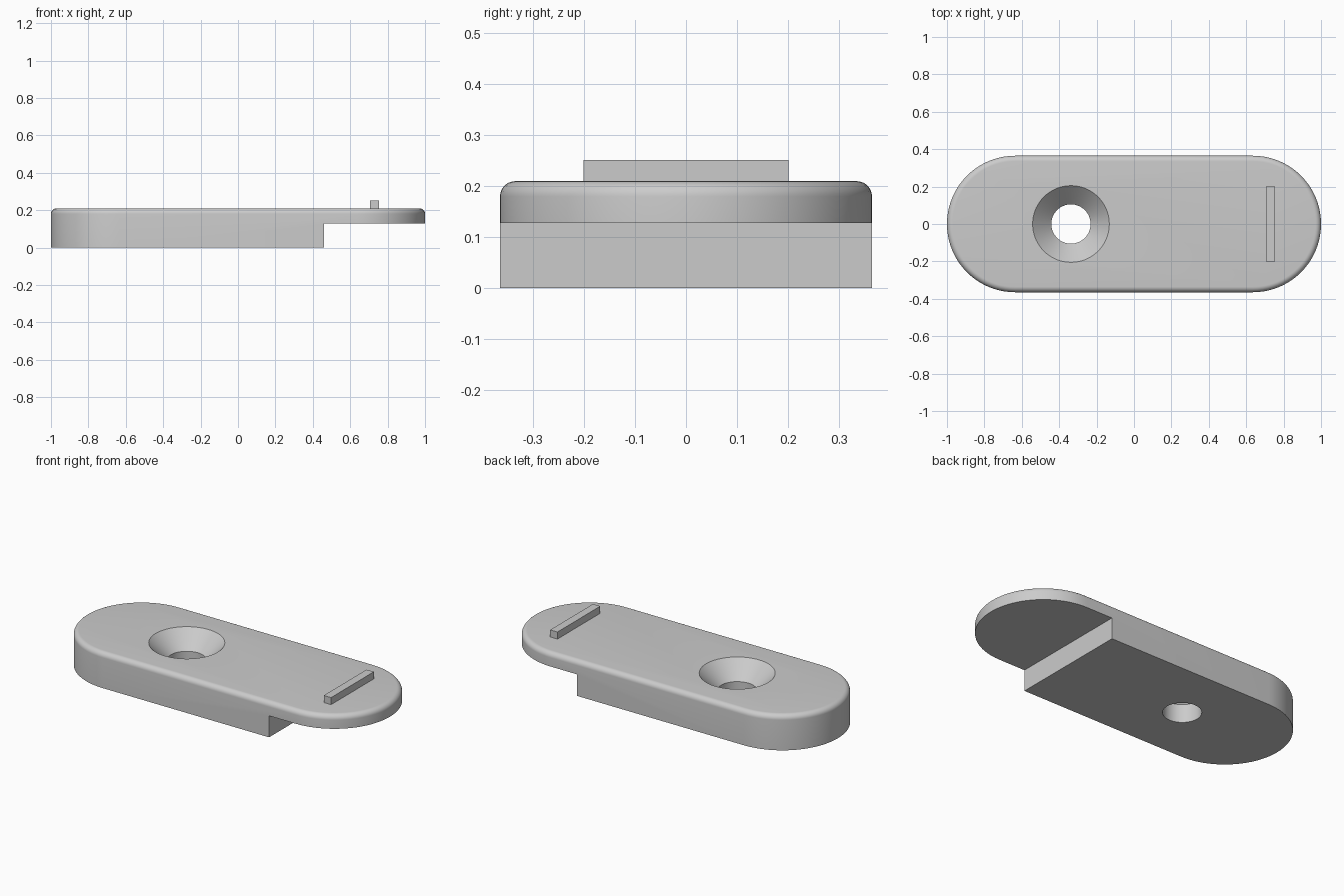
import bpy, bmesh, math

if "Cube" in bpy.data.objects:
    bpy.data.objects.remove(bpy.data.objects["Cube"])

grey = bpy.data.materials.new("light_grey")
grey.diffuse_color = (0.6, 0.6, 0.6, 1)
grey.use_nodes = True
grey.node_tree.nodes["Principled BSDF"].inputs["Base Color"].default_value = grey.diffuse_color


def loft(name, rings):
    """Join equal-length rings of points into a capped solid."""
    bm = bmesh.new()
    loops = [[bm.verts.new(p) for p in ring] for ring in rings]
    n = len(loops[0])
    for a, b in zip(loops, loops[1:]):
        for i in range(n):
            j = (i + 1) % n
            bm.faces.new((a[i], a[j], b[j], b[i]))
    bm.faces.new(loops[0][::-1])
    bm.faces.new(loops[-1])
    bmesh.ops.recalc_face_normals(bm, faces=bm.faces)
    mesh = bpy.data.meshes.new(name)
    bm.to_mesh(mesh)
    bm.free()
    mesh.materials.append(grey)
    obj = bpy.data.objects.new(name, mesh)
    bpy.context.collection.objects.link(obj)
    return obj


def slot_ring(r, z, half=0.635, seg=40):
    """Rounded-end outline: two half circles of radius r."""
    pts = []
    for side in (1, -1):
        for i in range(seg + 1):
            a = math.pi * (i / seg - 0.5)
            pts.append((side * (half + r * math.cos(a)), side * r * math.sin(a), z))
    return pts


def circle(r, z, cx, seg=72):
    return [(cx + r * math.cos(math.tau * i / seg),
             r * math.sin(math.tau * i / seg), z) for i in range(seg)]


def box(name, x0, x1, y, z0, z1):
    return loft(name, [[(x0, -y, z), (x1, -y, z), (x1, y, z), (x0, y, z)]
                       for z in (z0, z1)])


# Body with a rounded top edge
R, TOP, F = 0.365, 0.21, 0.03
rings = [slot_ring(R, 0)]
for i in range(9):
    a = math.pi / 2 * i / 8
    rings.append(slot_ring(R - F + F * math.cos(a), TOP - F + F * math.sin(a)))
body = loft("body", rings)

# Cutters: step under the right end, and countersunk screw hole
step = box("step_cutter", 0.46, 1.2, 0.6, -0.1, 0.128)
hole = loft("hole_cutter", [circle(r, z, -0.337) for r, z in
                            ((0.105, -0.1), (0.105, 0.11), (0.205, TOP), (0.255, TOP + 0.05))])
for cutter in (step, hole):
    mod = body.modifiers.new(cutter.name, 'BOOLEAN')
    mod.operation = 'DIFFERENCE'
    mod.solver = 'EXACT'
    mod.object = cutter
    bpy.context.view_layer.objects.active = body
    bpy.ops.object.modifier_apply(modifier=mod.name)
    bpy.data.objects.remove(cutter)

bpy.ops.object.select_all(action='DESELECT')
body.select_set(True)
bpy.context.view_layer.objects.active = body
bpy.ops.object.shade_smooth_by_angle(angle=math.radians(30))

# Raised bar near the right end
box("ridge", 0.705, 0.753, 0.201, TOP - 0.01, 0.252)
